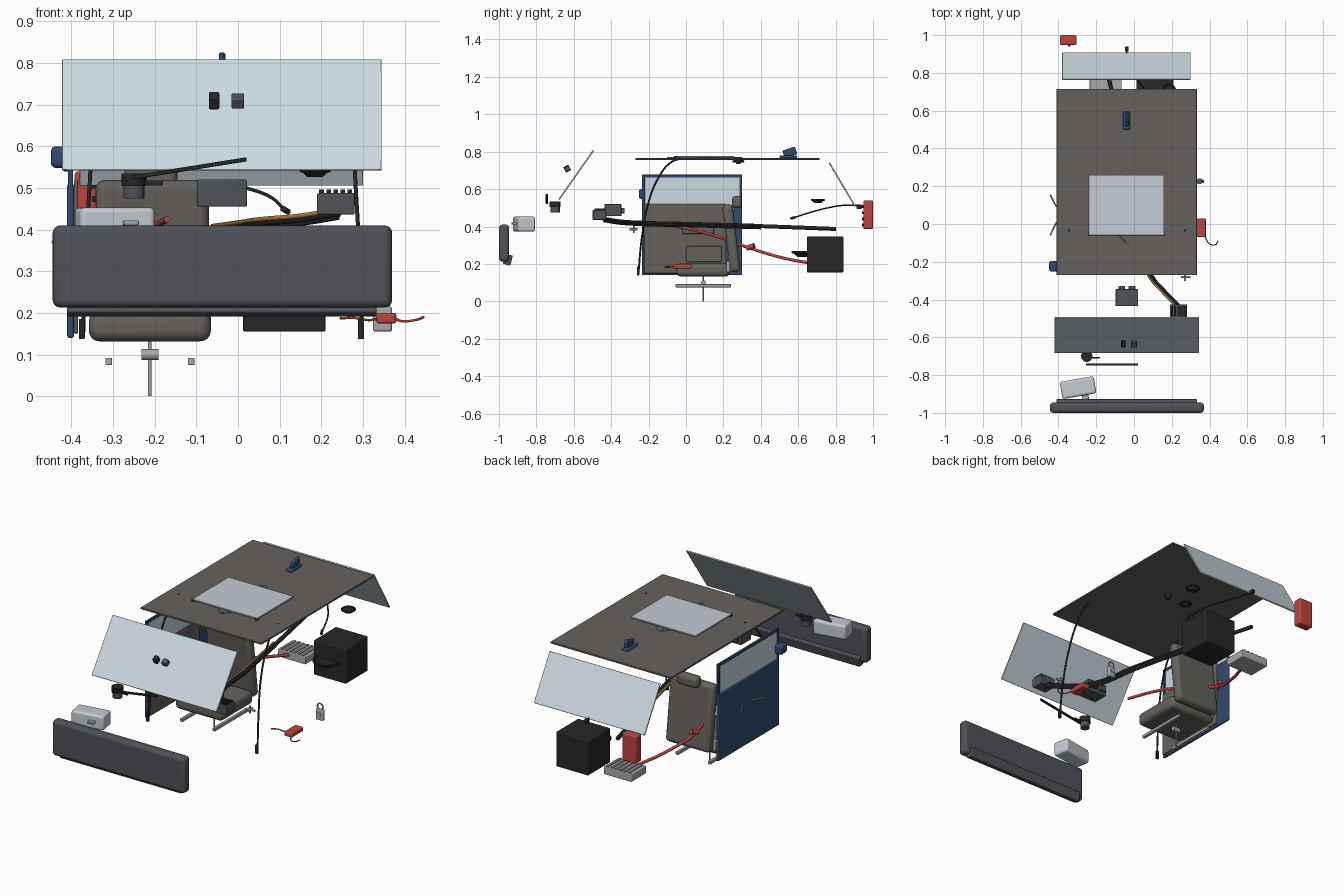
import bpy, math
from mathutils import Vector

if "Cube" in bpy.data.objects:
    bpy.data.objects.remove(bpy.data.objects["Cube"])

def material(name, rgb, a=1):
    m = bpy.data.materials.new(name)
    m.diffuse_color = (*rgb, a)
    m.use_nodes = True
    m.node_tree.nodes["Principled BSDF"].inputs["Base Color"].default_value = m.diffuse_color
    return m

TAUPE = material("taupe trim", (.13, .12, .11))
DARK = material("dark plastic", (.02, .02, .022))
STEEL = material("slate plastic", (.08, .085, .1))
BLUE = material("blue paint", (.03, .07, .15))
RED = material("red", (.5, .06, .05))
ORANGE = material("orange wire", (.4, .2, .05))
GLASS = material("glass", (.6, .7, .75), .55)
PALE = material("pale plastic", (.55, .6, .65))
METAL = material("metal", (.4, .4, .4))

def finish(o, name, mat):
    o.name = name
    if mat:
        o.data.materials.append(mat)
    return o

def box(name, lo, hi, mat=None, bev=0, seg=3, rot=(0, 0, 0)):
    c = [(a + b) / 2 for a, b in zip(lo, hi)]
    bpy.ops.mesh.primitive_cube_add(size=1, location=c)
    o = bpy.context.object
    o.scale = [b - a for a, b in zip(lo, hi)]
    bpy.ops.object.transform_apply(location=False, rotation=False, scale=True)
    o.rotation_euler = [math.radians(r) for r in rot]
    if bev:
        m = o.modifiers.new("bevel", 'BEVEL')
        m.width, m.segments = bev, seg
        bpy.ops.object.shade_smooth_by_angle()
    return finish(o, name, mat)

def rod(name, a, b, r, mat=None, r2=None, n=24):
    a, b = Vector(a), Vector(b)
    bpy.ops.mesh.primitive_cone_add(vertices=n, radius1=r, radius2=r if r2 is None else r2,
                                    depth=(b - a).length, location=(a + b) / 2)
    o = bpy.context.object
    o.rotation_euler = (b - a).to_track_quat('Z', 'Y').to_euler()
    bpy.ops.object.shade_smooth_by_angle()
    return finish(o, name, mat)

def cable(name, pts, r, mat=None):
    cu = bpy.data.curves.new(name, 'CURVE')
    cu.dimensions, cu.bevel_depth, cu.bevel_resolution, cu.use_fill_caps = '3D', r, 3, True
    s = cu.splines.new('BEZIER')
    s.bezier_points.add(len(pts) - 1)
    for p, c in zip(s.bezier_points, pts):
        p.co = c
        p.handle_left_type = p.handle_right_type = 'AUTO'
    o = bpy.data.objects.new(name, cu)
    bpy.context.collection.objects.link(o)
    return finish(o, name, mat)

def ring(name, loc, R, r, mat=None, rot=(0, 0, 0), n=32):
    bpy.ops.mesh.primitive_torus_add(location=loc, major_radius=R, minor_radius=r, major_segments=n,
                                     minor_segments=8, rotation=[math.radians(v) for v in rot])
    return finish(bpy.context.object, name, mat)

def pane(name, x0, x1, low, high, t=.008):
    # tilted sheet between a lower and an upper edge, each (y, z)
    dy, dz = high[0] - low[0], high[1] - low[1]
    ln, y, z = math.hypot(dy, dz), (low[0] + high[0]) / 2, (low[1] + high[1]) / 2
    return box(name, (x0, y - t / 2, z - ln / 2), (x1, y + t / 2, z + ln / 2), GLASS, .002, 2,
               (-math.degrees(math.atan2(dy, dz)), 0, 0))

# roof, sunroof and its diamond seal
box("roof_panel", (-.41, -.27, .756), (.333, .715, .766), TAUPE, .002, 2)
box("sunroof_glass", (-.24, -.06, .77), (.16, .26, .778), PALE, .002, 2)
ring("sunroof_seal", (-.04, .1, .768), .2, .003, METAL, n=4)
for x in (-.235, .155):
    rod("sunroof_drain", (x, -.055, .765), (x, -.055, .776), .009, DARK)
# roof antenna and items beneath the roof
box("antenna_base", (-.059, .5, .766), (-.021, .595, .78), BLUE, .006)
box("antenna_fin", (-.046, .52, .775), (-.03, .59, .818), BLUE, .007, 3, (18, 0, 0))
ring("dome_ring", (-.12, .28, .748), .025, .007, DARK)
rod("roof_microphone", (0, .28, .733), (0, .28, .756), .01, DARK, .02)

# windshield, its camera pair and rear window
pane("windshield", -.422, .345, (-.68, .543), (-.495, .807))
box("camera_left", (-.07, -.65, .693), (-.045, -.62, .726), DARK, .003, 2, (30, 0, 0))
box("camera_right", (-.016, -.65, .695), (.015, -.62, .722), STEEL, .003, 2, (30, 0, 0))
pane("rear_window", -.38, .3, (.905, .507), (.765, .742))

# bumper and lip
box("bumper", (-.445, -1, .213), (.37, -.945, .41), STEEL, .018, 4)
box("bumper_lip", (-.41, -.973, .195), (.333, -.932, .25), STEEL, .004, 2, (-15, 0, 0))

# washer tank
box("washer_tank", (-.387, -.912, .373), (-.205, -.82, .453), PALE, .012, 4, (0, 0, 10))
box("tank_cap", (-.275, -.93, .41), (-.24, -.9, .422), METAL, .003, 2, (0, 0, 10))

# wiper
box("wiper_blade", (-.255, -.75, .542), (.022, -.738, .552), DARK, .002, 2, (0, -9, 0))
rod("wiper_motor", (-.25, -.7, .475), (-.25, -.7, .51), .025, STEEL)
rod("wiper_pivot", (-.25, -.7, .505), (-.25, -.7, .535), .03, DARK)
box("wiper_arm", (-.25, -.712, .506), (-.18, -.703, .516), DARK)

# door: shell, window frame, glass and inner trim
box("door_shell", (-.41, -.235, .14), (-.394, .3, .51), BLUE, .005)
for lo, hi in (((-.235, .5), (-.22, .675)), ((.285, .5), (.3, .675)), ((-.235, .662), (.3, .677))):
    box("door_frame", (-.408, *lo), (-.396, *hi), BLUE, .002, 2)
box("door_glass", (-.404, -.225, .5), (-.4, .29, .67), GLASS)
box("door_trim", (-.394, -.225, .15), (-.384, .215, .52), TAUPE, .004, 2)
box("door_armrest", (-.39, -.02, .36), (-.36, .15, .415), TAUPE, .008)
box("door_pocket", (-.39, 0, .21), (-.37, .19, .295), TAUPE, .005)
rod("door_handle_rear", (-.41, .09, .37), (-.444, .155, .37), .004, METAL)
rod("door_handle_front", (-.41, .01, .37), (-.444, -.06, .37), .004, METAL)
box("door_mirror", (-.449, -.252, .548), (-.405, -.195, .6), BLUE, .012, 4)
box("mirror_arm", (-.42, -.235, .54), (-.4, -.215, .57), BLUE, .003)

# front pillar strips, mirrored about the cabin centre
for s in (-1, 1):
    cable("pillar_strip", [(-.037 + s * w, y, z) for w, y, z in (
        (.335, -.255, .14), (.328, -.235, .35), (.318, -.2, .53),
        (.312, -.145, .665), (.308, -.085, .74), (.305, -.03, .765))], .005, DARK)
    box("strip_clip", (-.047 + s * .335, -.262, .138), (-.033 + s * .335, -.25, .185), DARK)

# seat on its rails
box("seat_cushion", (-.358, -.05, .132), (-.065, .235, .205), TAUPE, .025, 4)
box("seat_back", (-.342, .215, .155), (-.07, .27, .52), TAUPE, .022, 4, (7, 0, 0))
box("headrest", (-.272, .245, .5), (-.145, .298, .562), TAUPE, .018, 4)
for x in (-.245, -.17):
    rod("headrest_post", (x, .23, .46), (x, .27, .52), .005, METAL)
for x in (-.31, -.112):
    box("seat_rail", (x - .008, -.055, .075), (x + .008, .24, .092), METAL, .002, 2)
rod("seat_post", (-.212, .093, 0), (-.212, .093, .135), .004, METAL)
rod("seat_sensor", (-.232, .093, .1), (-.191, .093, .1), .013, METAL)
box("belt_buckle", (-.35, .22, .16), (-.335, .24, .215), PALE, .004)

# control boxes
box("control_box", (-.098, -.435, .455), (.022, -.345, .52), STEEL, .004)
for x in (-.065, -.01):
    box("box_plug", (x - .018, -.35, .47), (x + .018, -.328, .5), STEEL, .003)
box("fuse_box", (.19, -.5, .436), (.28, -.425, .488), STEEL, .004)
for i in range(5):
    box("fuse", (.195 + i * .017, -.49, .486), (.206 + i * .017, -.435, .496), DARK)

# main wire harness
trunk = [(.24, -.44, .44), (.16, -.36, .427), (.08, -.26, .42), (.02, .05, .412),
         (-.05, .4, .402), (-.14, .8, .387)]
cable("harness", trunk, .011, DARK)
for dx, dz, m in ((-.011, .006, ORANGE), (.011, .006, DARK), (0, -.011, DARK)):
    cable("harness_wire", [(x + dx, y, z + dz) for x, y, z in trunk[:-1]], .006, m)

# amplifier and its power cable
box("amplifier", (-.235, .685, .175), (-.065, .815, .218), METAL, .004)
for i in range(6):
    box("amplifier_fin", (-.22 + i * .026, .69, .216), (-.21 + i * .026, .81, .223), METAL)
cable("power_cable", [(-.17, -.25, .425), (-.21, -.05, .4), (-.26, .15, .352), (-.295, .34, .285),
                      (-.24, .52, .232), (-.17, .69, .2)], .008, RED)
rod("cable_fuse", (-.3, .325, .285), (-.285, .365, .298), .014, RED)

# subwoofer box, cones and rear antenna lead
box("subwoofer_box", (.012, .647, .155), (.21, .842, .347), DARK, .005)
rod("subwoofer_cone", (.1, .635, .236), (.1, .635, .262), .035, DARK, .068)
ring("subwoofer_rim", (.1, .635, .262), .066, .006, DARK)
rod("speaker_cone", (.185, .705, .526), (.185, .705, .541), .018, DARK, .034)
ring("speaker_rim", (.185, .705, .542), .033, .005, DARK)
cable("antenna_lead", [(.115, .57, .445), (.075, .68, .48), (.02, .76, .5), (-.03, .84, .513),
                       (-.04, .92, .513)], .004, DARK)
rod("lead_plug", (.12, .56, .443), (.108, .585, .45), .007, DARK)
box("rear_sensor", (-.047, .912, .495), (-.028, .94, .517), DARK, .004)

# red canister at the back
box("canister", (-.392, .948, .387), (-.305, 1, .54), RED, .008)
for i in range(4):
    box("canister_terminal", (-.35, .94, .4 + i * .033), (-.335, .95, .415 + i * .033), DARK)

# red tracker with leads
box("tracker", (.332, -.07, .175), (.38, .03, .2), RED, .005)
cable("tracker_lead_front", [(.375, -.065, .187), (.4, -.105, .18), (.43, -.11, .184), (.445, -.09, .19)], .003, RED)
cable("tracker_lead_left", [(.34, .0, .187), (.31, -.04, .183), (.28, -.045, .188), (.245, -.06, .187)], .003, RED)

# key fob with ring, and hook
box("key_fob", (.324, .216, .155), (.37, .236, .215), METAL, .006)
box("fob_button", (.337, .212, .18), (.357, .24, .195), PALE, .002, 2)
ring("key_ring", (.347, .226, .228), .017, .004, METAL, (90, 0, 0))
rod("hook_bar", (.27, -.303, .385), (.27, -.26, .385), .006, METAL)
rod("hook_stem", (.27, -.28, .365), (.27, -.28, .405), .004, METAL)
rod("hook_plate", (.25, -.28, .385), (.3, -.28, .385), .006, METAL)
